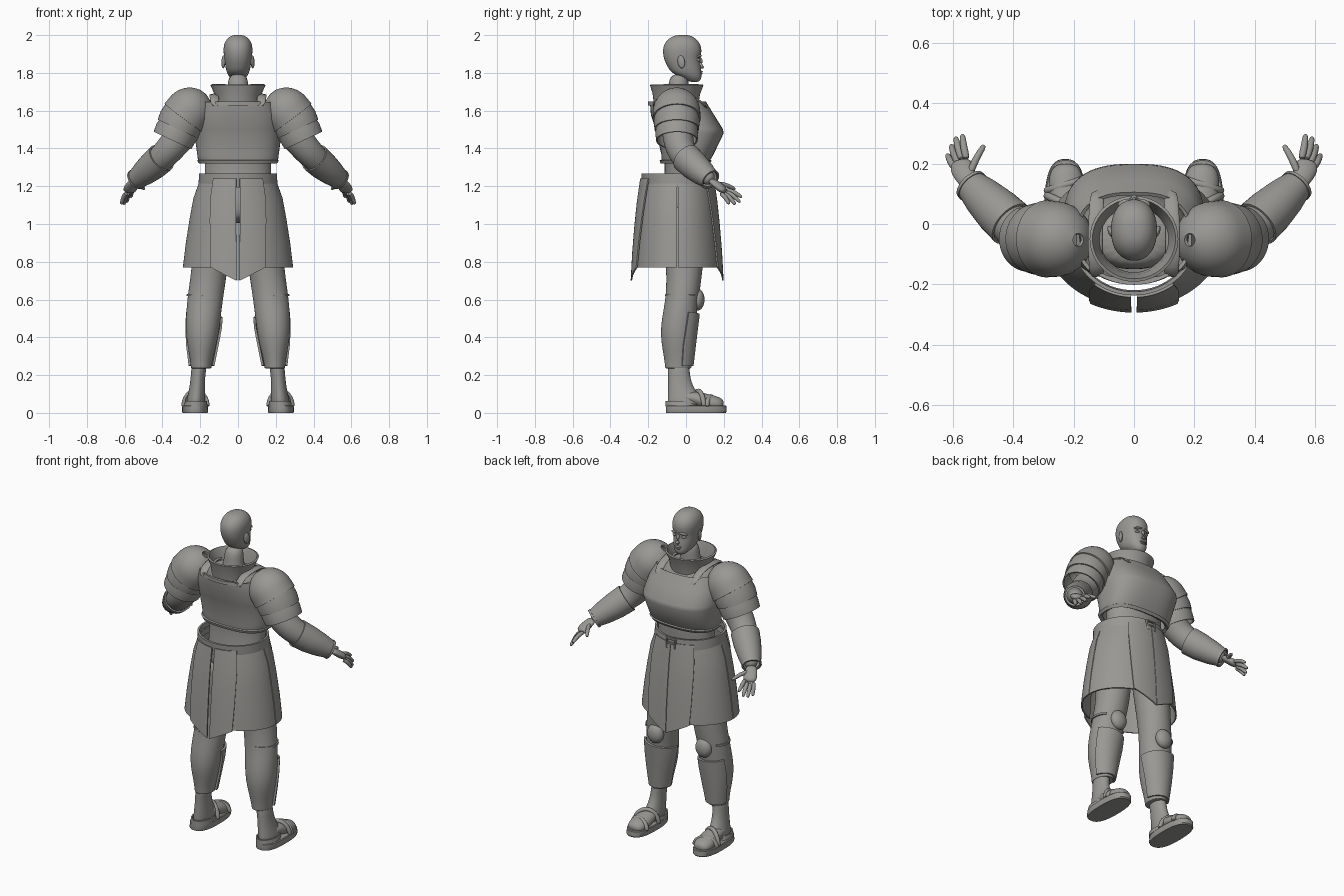
import bpy, bmesh, math
from mathutils import Vector

cube = bpy.data.objects.get("Cube")
if cube:
    bpy.data.objects.remove(cube, do_unlink=True)

grey = bpy.data.materials.new("warm_grey")
grey.use_nodes = True
COLOUR = (0.32, 0.315, 0.30, 1)
grey.diffuse_color = COLOUR
grey.node_tree.nodes["Principled BSDF"].inputs["Base Color"].default_value = COLOUR


def finish(obj, subdiv=0, thick=0):
    """Material, modifiers baked in, smooth shading with sharp creases."""
    obj.data.materials.clear()
    obj.data.materials.append(grey)
    if subdiv:
        obj.modifiers.new("Subsurf", 'SUBSURF').levels = subdiv
    if thick:
        mod = obj.modifiers.new("Solidify", 'SOLIDIFY')
        mod.thickness, mod.offset = thick, 0
    bpy.ops.object.select_all(action='DESELECT')
    obj.select_set(True)
    bpy.context.view_layer.objects.active = obj
    if obj.modifiers:
        bpy.ops.object.convert(target='MESH')
    bpy.ops.object.shade_smooth_by_angle(angle=math.radians(35))
    return obj


def grid(name, rings, closed=True, caps=True, subdiv=0, thick=0):
    """Skin a list of point rings."""
    bm = bmesh.new()
    rows = [[bm.verts.new(p) for p in ring] for ring in rings]
    n = len(rows[0])
    for a, b in zip(rows, rows[1:]):
        for i in range(n if closed else n - 1):
            j = (i + 1) % n
            bm.faces.new((a[i], a[j], b[j], b[i]))
    if closed and caps:
        bm.faces.new(rows[0][::-1])
        bm.faces.new(rows[-1])
    bmesh.ops.recalc_face_normals(bm, faces=bm.faces[:])
    mesh = bpy.data.meshes.new(name)
    bm.to_mesh(mesh)
    bm.free()
    obj = bpy.data.objects.new(name, mesh)
    bpy.context.collection.objects.link(obj)
    return finish(obj, subdiv, thick)


def spow(v, p):
    return math.copysign(abs(v) ** (2 / p), v)


def loft(name, rows, cx=None, n=20, p=2, caps=True, subdiv=2, thick=0):
    """Stack of level rings: (z, half width, back y, front y[, centre x])."""
    rings = []
    for z, rx, yb, yf, *x in rows:
        cen, ry = (yb + yf) / 2, (yf - yb) / 2
        ring = []
        for i in range(n):
            a = math.tau * i / n
            ring.append(((x[0] if x else 0) + rx * spow(math.cos(a), p), cen + ry * spow(math.sin(a), p), z))
        rings.append(ring)
    return grid(name, rings, True, caps, subdiv, thick)


def tube(name, pts, radii, n=12, caps=True, subdiv=1, thick=0, flat=1):
    """Round section swept along a path."""
    pts = [Vector(q) for q in pts]
    rings = []
    for k, c in enumerate(pts):
        t = (pts[min(k + 1, len(pts) - 1)] - pts[max(k - 1, 0)]).normalized()
        s = t.cross(Vector((0, 0, 1))).normalized()
        u = s.cross(t)
        r = radii[k]
        rings.append([c + s * (r * math.cos(math.tau * i / n)) + u * (r * flat * math.sin(math.tau * i / n))
                      for i in range(n)])
    return grid(name, rings, True, caps, subdiv, thick)


def panel(name, rows, thick=0.008, n=14):
    """Curved plate: (z at start, z at end, cx, cy, rx, ry, start angle, end angle)."""
    rings = []
    for z0, z1, cx, cy, rx, ry, a0, a1 in rows:
        ring = []
        for i in range(n + 1):
            f = i / n
            a = math.radians(a0 + (a1 - a0) * f)
            ring.append((cx + rx * math.cos(a), cy + ry * math.sin(a), z0 + (z1 - z0) * f))
        rings.append(ring)
    return grid(name, rings, closed=False, thick=thick)


def ball(name, loc, size, rot=(0, 0, 0)):
    bpy.ops.mesh.primitive_uv_sphere_add(segments=24, ring_count=14, location=loc, rotation=rot)
    obj = bpy.context.object
    obj.name, obj.scale = name, size
    bpy.ops.object.transform_apply(location=True, rotation=True, scale=True)
    return finish(obj)


def pair(obj):
    """Keep the +x part as left and add a mirrored right one."""
    base = obj.name
    obj.name = "left_" + base
    mesh = obj.data.copy()
    for v in mesh.vertices:
        v.co.x = -v.co.x
    mesh.flip_normals()
    bpy.context.collection.objects.link(bpy.data.objects.new("right_" + base, mesh))


# Head, face and neck
loft("head", [(1.75, .022, .02, .07), (1.775, .045, -.02, .084), (1.80, .06, -.08, .082),
              (1.835, .068, -.10, .08), (1.87, .073, -.117, .074), (1.91, .078, -.125, .085),
              (1.95, .077, -.12, .08), (1.985, .058, -.09, .052), (2.002, .025, -.05, .012)], p=2.2)
loft("neck", [(1.62, .08, -.12, .03), (1.70, .055, -.095, .01), (1.80, .055, -.09, .02)])
tube("nose", [(0, .07, 1.885), (0, .084, 1.855), (0, .09, 1.835), (0, .075, 1.825)], [.008, .012, .016, .01])
ball("upper_lip", (0, .077, 1.806), (.022, .012, .006))
ball("lower_lip", (0, .076, 1.796), (.018, .011, .006))
pair(ball("brow", (.03, .07, 1.889), (.025, .012, .007), (0, .15, -.3)))
pair(ball("eye", (.03, .064, 1.868), (.015, .012, .008)))
pair(ball("ear", (.077, -.025, 1.858), (.009, .02, .034), (.15, 0, -.35)))

# Body under the armour
loft("torso", [(1.0, .19, -.13, .10), (1.15, .18, -.13, .10), (1.28, .178, -.11, .11), (1.40, .18, -.12, .11),
               (1.55, .19, -.155, .10), (1.64, .17, -.15, .06), (1.69, .09, -.13, .03)])

# Chest armour with a keeled front
loft("cuirass", [(1.325, .195, -.12, .115), (1.345, .207, -.125, .125), (1.37, .21, -.125, .14),
                 (1.48, .225, -.15, .193), (1.50, .226, -.155, .19), (1.58, .215, -.18, .14),
                 (1.645, .185, -.185, .10)], n=64, p=2.6, caps=False, subdiv=0, thick=.012)
loft("cuirass_lower_trim", [(1.322, .202, -.13, .122), (1.338, .212, -.135, .132)],
     n=64, p=2.6, caps=False, subdiv=0, thick=.01)
panel("cuirass_back_trim", [(1.628, 1.628, 0, -.04, .20, .155, 225, 315),
                            (1.648, 1.648, 0, -.04, .19, .155, 225, 315)], .012)
pair(tube("shoulder_strap", [(.12, -.175, 1.62), (.125, -.15, 1.675), (.13, -.05, 1.685),
                             (.125, .05, 1.675), (.12, .115, 1.61)], [.025] * 5, flat=.35))
loft("collar", [(1.635, .112, -.165, .06), (1.69, .12, -.172, .07), (1.738, .142, -.186, .088)],
     n=48, caps=False, subdiv=0, thick=.01)

# Shoulder guards: a dome over two overlapping lames
shoulder, axis = Vector((.258, -.05, 1.60)), Vector((.6, .02, -.8)).normalized()
steps = [(-.118, .02), (-.105, .06), (-.075, .095), (-.03, .119), (.01, .122), (.05, .124)]
pair(tube("pauldron_dome", [shoulder + axis * d for d, r in steps], [r for d, r in steps], 24, False, 1, .01))
low = Vector((.42, .01, -.9)).normalized()
for name, off, r in (("pauldron_upper_lame", .005, .117), ("pauldron_lower_lame", .072, .109)):
    pair(tube(name, [shoulder + Vector((.02, 0, -.01)) + low * (off + k) for k in (0, .045, .09)],
              [r - .006, r + .001, r - .003], 40, False, 0, .008))

# Arms and bracers
pair(tube("arm", [(.20, -.05, 1.60), (.30, -.045, 1.47), (.37, -.03, 1.385), (.43, .02, 1.325),
                  (.50, .09, 1.265), (.548, .14, 1.225)], [.085, .086, .078, .07, .05, .034], 16, subdiv=2))
pair(tube("bracer", [(.405, 0, 1.35), (.45, .042, 1.31), (.50, .09, 1.268), (.538, .127, 1.237)],
          [.077, .074, .063, .049], 32, False, 0, .008))
pair(tube("bracer_cuff", [(.534, .123, 1.24), (.541, .13, 1.234)], [.053, .052], 32, False, 0, .01))

# Hands
pair(tube("palm", [(.54, .13, 1.232), (.555, .155, 1.215), (.57, .185, 1.19), (.575, .21, 1.17)],
          [.03, .036, .042, .034], subdiv=2, flat=.55))
fingers = {"index_finger": ((.552, .208, 1.182), (.568, .297, 1.142)),
           "middle_finger": ((.567, .207, 1.172), (.59, .288, 1.115)),
           "ring_finger": ((.58, .196, 1.165), (.605, .262, 1.103)),
           "little_finger": ((.59, .18, 1.165), (.618, .23, 1.105)),
           "thumb": ((.545, .16, 1.215), (.495, .262, 1.185))}
for name, (a, b) in fingers.items():
    a, b = Vector(a), Vector(b)
    mid = a.lerp(b, .5) + Vector((.004, .004, .008))
    pair(tube(name, [a, mid, a.lerp(b, .9), b], [.014, .013, .011, .006], 8))

# Belt hoop and buckle
loft("belt", [(1.195, .203, -.225, .138), (1.23, .202, -.228, .138), (1.268, .20, -.23, .136)],
     n=64, caps=False, subdiv=0, thick=.012)
bpy.ops.mesh.primitive_torus_add(major_segments=4, minor_segments=8, major_radius=.04, minor_radius=.008,
                                 location=(0, .146, 1.232), rotation=(math.pi / 2, math.pi / 4, 0))
bpy.context.object.name = "buckle"
finish(bpy.context.object)
ball("buckle_pin", (0, .147, 1.232), (.03, .006, .005))

# Skirt: height fraction, half width, half depth; panels hang from the belt
FLARE = [(0, .195, .178), (.22, .232, .195), (.45, .252, .208), (.72, .272, .22), (1, .288, .228)]


def skirt(name, top, bottom, hem0, hem1, grow):
    rows = []
    for f, rx, ry in FLARE:
        a0, a1 = (t + (b - t) * f for t, b in zip(top, bottom))
        rows.append((1.24 + (hem0 - 1.24) * f, 1.24 + (hem1 - 1.24) * f, 0, -.045, rx + grow, ry + grow, a0, a1))
    pair(panel(name, rows, .008))


skirt("front_skirt_panel", (52, 89.6), (62, 89.7), .77, .70, .012)
skirt("front_side_skirt_panel", (1, 62), (.5, 67), .77, .77, 0)
skirt("back_side_skirt_panel", (-62, -1), (-67, -.5), .77, .77, 0)
skirt("back_skirt_panel", (-87.5, -52), (-88.5, -62), .70, .77, .016)

# Legs, knee caps and shin guards
pair(loft("leg", [(1.12, .10, -.13, .09, .11), (.9, .10, -.12, .095, .14), (.77, .096, -.105, .092, .149),
                  (.62, .096, -.105, .07, .172), (.5, .093, -.13, .055, .185), (.4, .087, -.137, .05, .19),
                  (.3, .064, -.118, .038, .193), (.25, .056, -.112, .03, .195), (.237, .055, -.111, .029, .195),
                  (.235, .05, -.105, .025, .195)]))
pair(ball("knee_cap", (.165, .062, .60), (.052, .036, .058)))
pair(panel("knee_band", [(.618, .618, .172, -.018, .096, .09, -80, 45), (.63, .63, .171, -.017, .096, .09, -80, 45)]))
pair(panel("shin_guard", [(.535, .505, .183, -.025, .096, .092, 25, 190), (.45, .45, .185, -.03, .094, .088, 20, 180),
                          (.36, .36, .19, -.035, .082, .082, 15, 175), (.25, .25, .194, -.04, .064, .074, 15, 175)],
           .012, 24))

# Feet and sandals
pair(loft("ankle", [(.29, .045, -.10, .02, .20), (.2, .037, -.095, .018, .212), (.13, .042, -.095, .04, .216),
                    (.07, .05, -.098, .09, .222), (.035, .052, -.098, .11, .224)]))
pair(tube("foot", [(.222, -.06, .07), (.222, 0, .085), (.222, .06, .075), (.224, .12, .055),
                   (.226, .17, .046), (.226, .20, .04)], [.042, .048, .054, .06, .056, .032], 16, subdiv=2, flat=.72))
pair(loft("sandal_sole", [(0, .066, -.105, .21, .227), (.006, .069, -.107, .215, .227),
                          (.036, .068, -.106, .214, .227), (.04, .064, -.102, .21, .227)],
          n=48, p=2.6, subdiv=0))
for name, y, h, lean in (("instep_strap", .065, .118, .03), ("toe_strap", .13, .088, -.02)):
    arch = []
    for i in range(9):
        a = math.pi * i / 8
        arch.append((.225 + .065 * math.cos(a), y + lean * math.cos(a), .03 + (h - .03) * math.sin(a)))
    pair(tube(name, arch, [.014] * 9, 8))
pair(loft("heel_strap", [(.035, .058, -.104, .06, .224), (.062, .054, -.104, .05, .222)],
          n=32, caps=False, subdiv=0, thick=.008))
